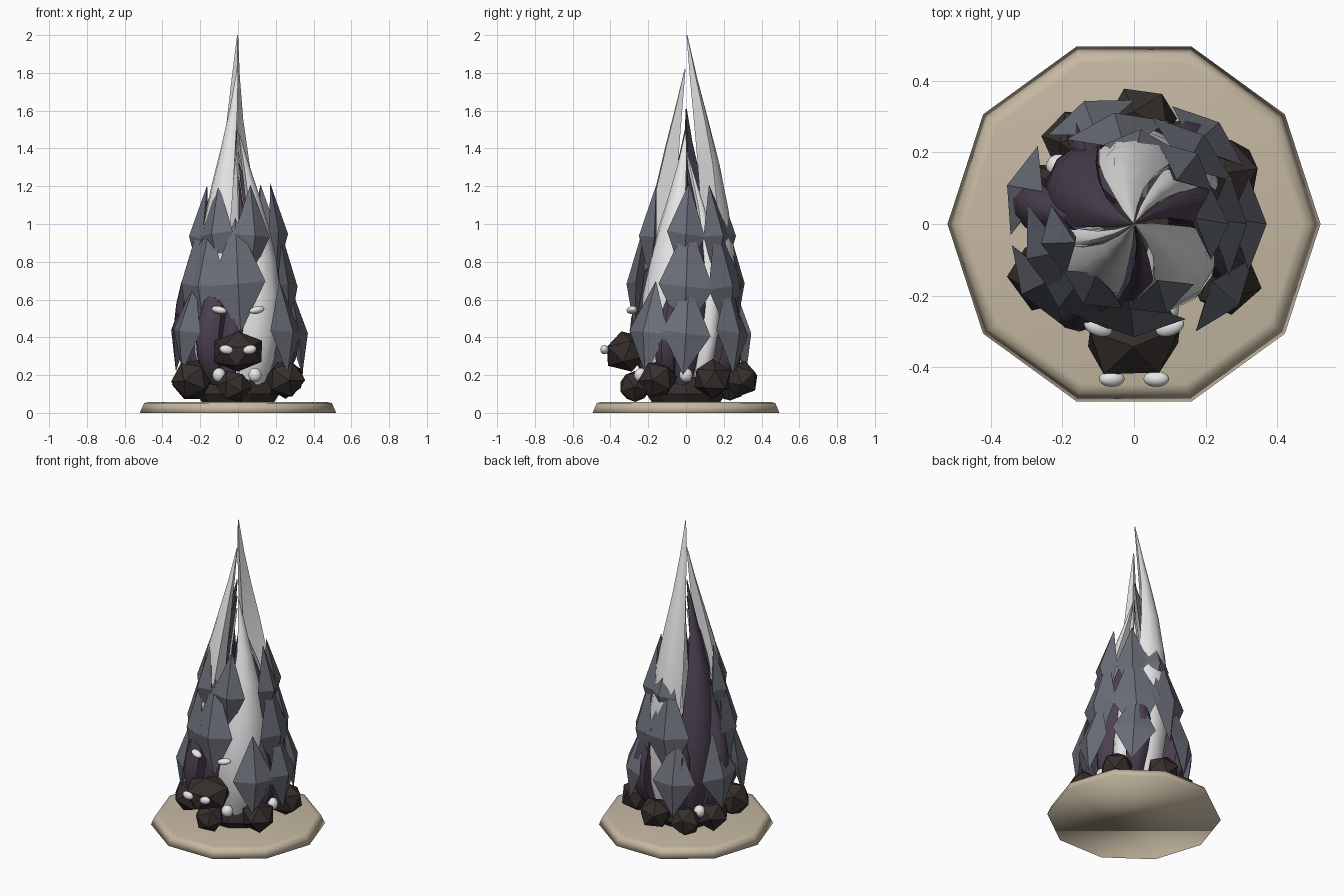
import bpy, bmesh, math, random
from mathutils import Vector, Matrix

if "Cube" in bpy.data.objects:
    bpy.data.objects.remove(bpy.data.objects["Cube"])

random.seed(4)


def material(name, rgb):
    m = bpy.data.materials.new(name)
    m.diffuse_color = (*rgb, 1)
    m.use_nodes = True
    m.node_tree.nodes["Principled BSDF"].inputs["Base Color"].default_value = m.diffuse_color
    return m


SAND = material("sand", (0.56, 0.48, 0.36))
WHITE = material("pale_flame", (0.80, 0.80, 0.80))
PURPLE = material("dark_purple", (0.072, 0.052, 0.082))
SLATE = material("slate_grey", (0.145, 0.155, 0.185))
COAL = material("coal", (0.036, 0.029, 0.026))


def finish(bm, name, mat, smooth=None):
    """Turn a bmesh into an object; smooth is the sharp edge angle in degrees."""
    bmesh.ops.recalc_face_normals(bm, faces=bm.faces)
    me = bpy.data.meshes.new(name)
    bm.to_mesh(me)
    bm.free()
    me.materials.append(mat)
    if smooth:
        for p in me.polygons:
            p.use_smooth = True
        if smooth < 180:
            me.set_sharp_from_angle(angle=math.radians(smooth))
    ob = bpy.data.objects.new(name, me)
    bpy.context.collection.objects.link(ob)
    return ob


def polar(deg, r, z):
    a = math.radians(deg)
    return Vector((r * math.cos(a), r * math.sin(a), z))


def loft(bm, rings):
    """Skin closed rings of points and cap both ends."""
    vs = [[bm.verts.new(p) for p in ring] for ring in rings]
    n = len(vs[0])
    for a, b in zip(vs, vs[1:]):
        for i in range(n):
            bm.faces.new((a[i], a[(i + 1) % n], b[(i + 1) % n], b[i]))
    bm.faces.new(vs[0][::-1])
    bm.faces.new(vs[-1])


# Ten-sided base plate, softly shaded at the rim
bm = bmesh.new()
loft(bm, [[polar(36 * i, r, z) for i in range(10)]
          for r, z in ((0.52, 0), (0.497, 0.052), (0.47, 0.058))])
finish(bm, "base_plate", SAND, 180)


# Flame blades: wedge-shaped tongues that swirl onto the axis
PROFILE = [(0, 0.20), (0.1, 0.25), (0.22, 0.27), (0.36, 0.262), (0.5, 0.225),
           (0.63, 0.178), (0.76, 0.118), (0.88, 0.06), (1, 0.008)]


def blade(name, mat, angle, half, top, scale=1.0, twist=38, lean=0.0):
    bm = bmesh.new()
    rings = []
    for t, r in PROFILE:
        z = 0.15 + (top - 0.15) * t
        r = r * scale + lean * t
        th = angle + twist * (t - 0.35)
        w = half * (0.8 + 0.2 * math.sin(math.pi * min(1, t * 1.3)))
        ring = [polar(th + w * s, r * (1 - 0.13 * s * s), z)
                for s in (-1, -0.5, 0, 0.5, 1)]
        ring.append(polar(th, r * 0.35, z))
        rings.append(ring)
    loft(bm, rings)
    finish(bm, name, mat, 40)


for i, (a, w, h) in enumerate([(84, 31, 2.0), (222, 31, 1.82), (314, 36, 1.48),
                               (38, 15, 1.38), (186, 13, 1.42)]):
    blade(f"pale_flame_{i}", WHITE, a, w, h)
for i, (a, w, h) in enumerate([(145, 30, 1.61), (8, 18, 1.32), (267, 13, 1.25),
                               (200, 8, 1.5)]):
    blade(f"dark_flame_{i}", PURPLE, a, w, h, 1.04)
# Short dark tongues whose tips stay out near the shards
for i, (a, w, h) in enumerate([(236, 14, 0.85), (55, 14, 0.85), (338, 11, 0.75),
                               (118, 10, 0.8), (168, 14, 1.0)]):
    blade(f"short_dark_flame_{i}", PURPLE, a, w, h, 1.08, 10, 0.18)


# Slate shards: stretched octahedra in three overlapping tiers
def shard(name, angle, bottom, middle, top, half):
    bm = bmesh.new()
    rot = Matrix.Rotation(math.radians(angle), 3, 'Z')
    (rb, zb), (rm, zm), (rt, zt) = bottom, middle, top
    j = random.uniform(-0.02, 0.02)
    lo, hi = (bm.verts.new(rot @ Vector((r, j * s, z)))
              for r, z, s in ((rb, zb, 1), (rt, zt, -1)))
    mid = [bm.verts.new(rot @ Vector(p)) for p in
           ((rm, 0, zm), (rm - 0.05, half, zm + j),
            (rm - 0.10, 0, zm), (rm - 0.05, -half, zm - j))]
    for k in range(4):
        bm.faces.new((mid[k], mid[(k + 1) % 4], hi))
        bm.faces.new((mid[(k + 1) % 4], mid[k], lo))
    finish(bm, name, SLATE)


TIERS = [
    ("lower", (0.34, 0.21), (0.37, 0.43), (0.27, 0.70), 0.13,
     (0, 50, 112, 163, 212, 322)),
    ("middle", (0.27, 0.42), (0.315, 0.68), (0.21, 1.03), 0.145,
     (0, 52, 100, 198, 228, 270)),
    ("upper", (0.20, 0.70), (0.265, 0.94), (0.17, 1.21), 0.10,
     (0, 48, 86, 192, 238, 290)),
]
for tier, b, m, t, half, angles in TIERS:
    for i, a in enumerate(angles):
        dz = random.uniform(-0.015, 0.01)
        shard(f"{tier}_shard_{i}", a, (b[0], b[1] + dz), (m[0], m[1] + dz),
              (t[0], t[1] + dz), half)


# Round parts: faceted coals and smooth white beads
def ball(name, mat, loc, size, rot=(0, 0, 0), subdiv=1, smooth=None):
    bm = bmesh.new()
    bmesh.ops.create_icosphere(bm, subdivisions=subdiv, radius=1)
    M = Matrix.Translation(loc)
    for ang, ax in zip(rot, 'XYZ'):
        M = M @ Matrix.Rotation(ang, 4, ax)
    bm.transform(M @ Matrix.Diagonal((*size, 1)))
    finish(bm, name, mat, smooth)


# Coal bed and ring of coals
bm = bmesh.new()
loft(bm, [[polar(36 * i, r, z) for i in range(10)]
          for r, z in ((0.19, 0.055), (0.22, 0.10), (0.20, 0.19))])
finish(bm, "coal_bed", COAL)
COALS = [(-0.24, -0.14, 0.18, 0.11), (-0.02, -0.27, 0.14, 0.09),
         (0.25, -0.15, 0.18, 0.105), (0.25, 0.14, 0.18, 0.105),
         (0.02, 0.29, 0.18, 0.1), (-0.16, 0.23, 0.15, 0.095),
         (-0.25, 0.08, 0.16, 0.1)]
for i, (x, y, z, s) in enumerate(COALS):
    ball(f"coal_{i}", COAL, (x, y, max(z, 0.055 + s * 0.9)), (s, s, s * 1.05),
         [random.uniform(0, 3) for _ in range(3)])

# Face coal at the front, with slanted eyes
ball("face_coal", COAL, (0, -0.315, 0.325), (0.15, 0.125, 0.11), (0.25, 0, 0.3))
for side, x in (("left", -1), ("right", 1)):
    ball(f"face_eye_{side}", WHITE, (x * 0.062, -0.432, 0.335),
         (0.036, 0.022, 0.024), (0, -x * 0.2, 0), 3, 180)
    ball(f"flame_eye_{side}", WHITE, (x * 0.10, -0.287, 0.545),
         (0.042, 0.025, 0.02), (0, -x * 0.2, x * 0.35), 3, 180)

# Pale beads glowing between the coals
for i, (x, y) in enumerate([(-0.1, -0.24), (0.09, -0.24), (0.25, 0.0), (-0.21, 0.16)]):
    ball(f"pale_bead_{i}", WHITE, (x, y, 0.20), (0.035, 0.035, 0.038), subdiv=3, smooth=180)
